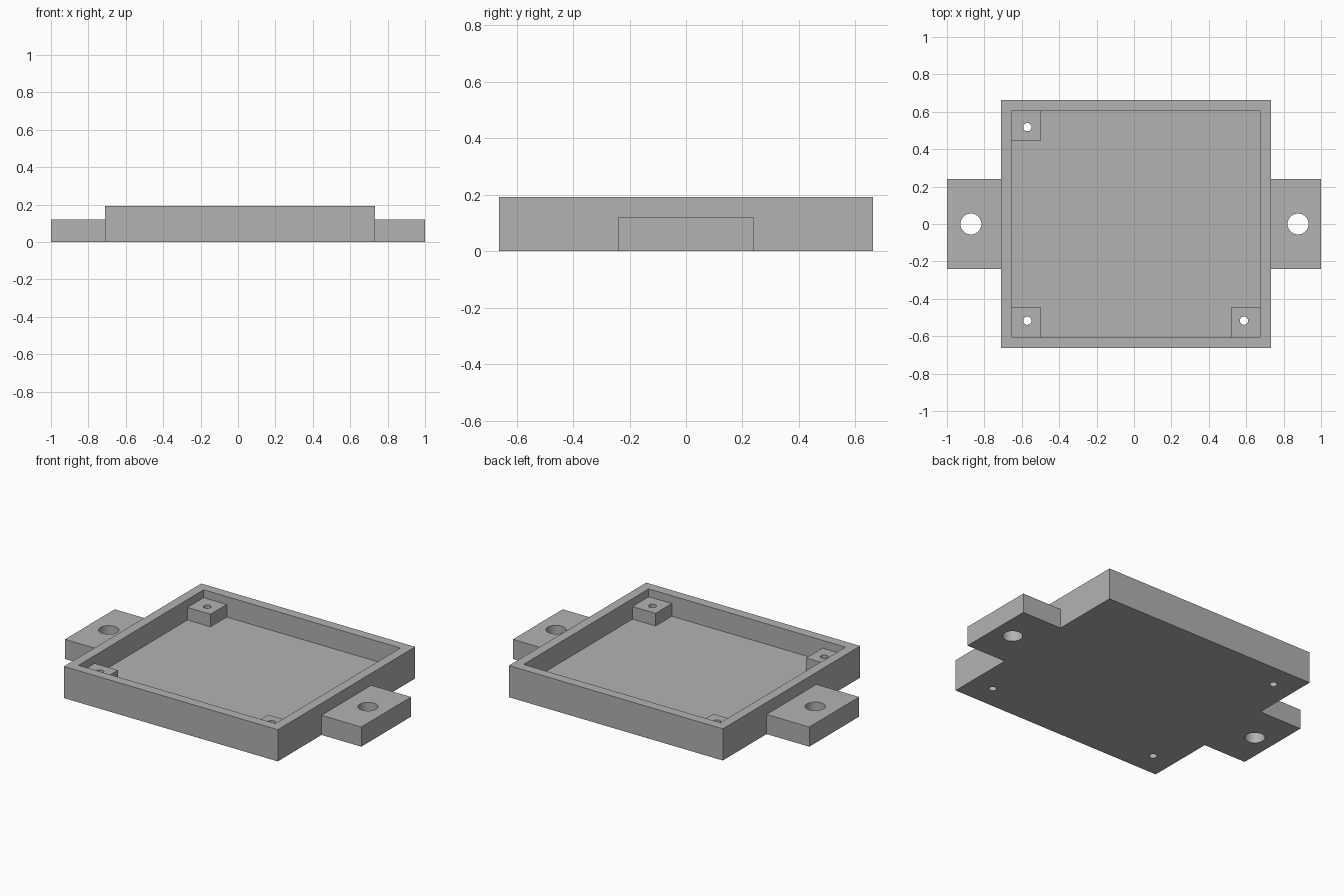
import bpy
import math

if "Cube" in bpy.data.objects:
    bpy.data.objects.remove(bpy.data.objects["Cube"])

grey = bpy.data.materials.new("grey_plastic")
grey.diffuse_color = (0.448, 0.448, 0.448, 1)
grey.use_nodes = True
grey.node_tree.nodes["Principled BSDF"].inputs["Base Color"].default_value = grey.diffuse_color


def box(name, x0, x1, y0, y1, z0, z1):
    bpy.ops.mesh.primitive_cube_add(size=1)
    ob = bpy.context.object
    ob.name = name
    size = (x1 - x0, y1 - y0, z1 - z0)
    mid = ((x0 + x1) / 2, (y0 + y1) / 2, (z0 + z1) / 2)
    for v in ob.data.vertices:
        v.co = [c * s + m for c, s, m in zip(v.co, size, mid)]
    ob.data.materials.append(grey)
    return ob


def drill(x, y, radius):
    bpy.ops.mesh.primitive_cylinder_add(vertices=48, radius=radius, depth=1, location=(x, y, 0))
    ob = bpy.context.object
    ob.name = "hole_cutter"
    ob.data.materials.append(grey)
    return ob


def combine(base, other, operation):
    mod = base.modifiers.new(operation.lower(), 'BOOLEAN')
    mod.operation, mod.solver, mod.object = operation, 'EXACT', other
    bpy.context.view_layer.objects.active = base
    bpy.ops.object.modifier_apply(modifier=mod.name)
    bpy.data.objects.remove(other)


# Outer tray, inner pocket and heights
X0, X1, Y = -0.712, 0.732, 0.662
IX0, IX1, IY = -0.654, 0.674, 0.603
RIM, FLOOR, POST, EAR = 0.193, 0.068, 0.145, 0.12
P, LAP = 0.156, 0.02

# Open tray
tray = box("mounting_tray", X0, X1, -Y, Y, 0, RIM)
combine(tray, box("pocket_cutter", IX0, IX1, -IY, IY, FLOOR, 0.5), 'DIFFERENCE')

# Side mounting ears
combine(tray, box("left_ear", -1, X0 + LAP, -0.24, 0.24, 0, EAR), 'UNION')
combine(tray, box("right_ear", X1 - LAP, 1, -0.24, 0.24, 0, EAR), 'UNION')

# Three corner posts, set into the walls and floor
left = (IX0 - LAP, IX0 + P)
right = (IX1 - P, IX1 + LAP)
front = (-IY - LAP, -IY + P)
back = (IY - P, IY + LAP)
for xs, ys in ((left, front), (left, back), (right, front)):
    combine(tray, box("corner_post", *xs, *ys, FLOOR - LAP, POST), 'UNION')

# Through holes in ears and posts
for x, y, r in ((-0.872, 0, 0.056), (0.877, 0, 0.056), (-0.57, 0.518, 0.022),
                (-0.57, -0.517, 0.022), (0.588, -0.517, 0.022)):
    combine(tray, drill(x, y, r), 'DIFFERENCE')

# Crisp edges, round hole walls
bpy.ops.object.select_all(action='DESELECT')
tray.select_set(True)
bpy.context.view_layer.objects.active = tray
bpy.ops.object.shade_smooth_by_angle(angle=math.radians(30))
